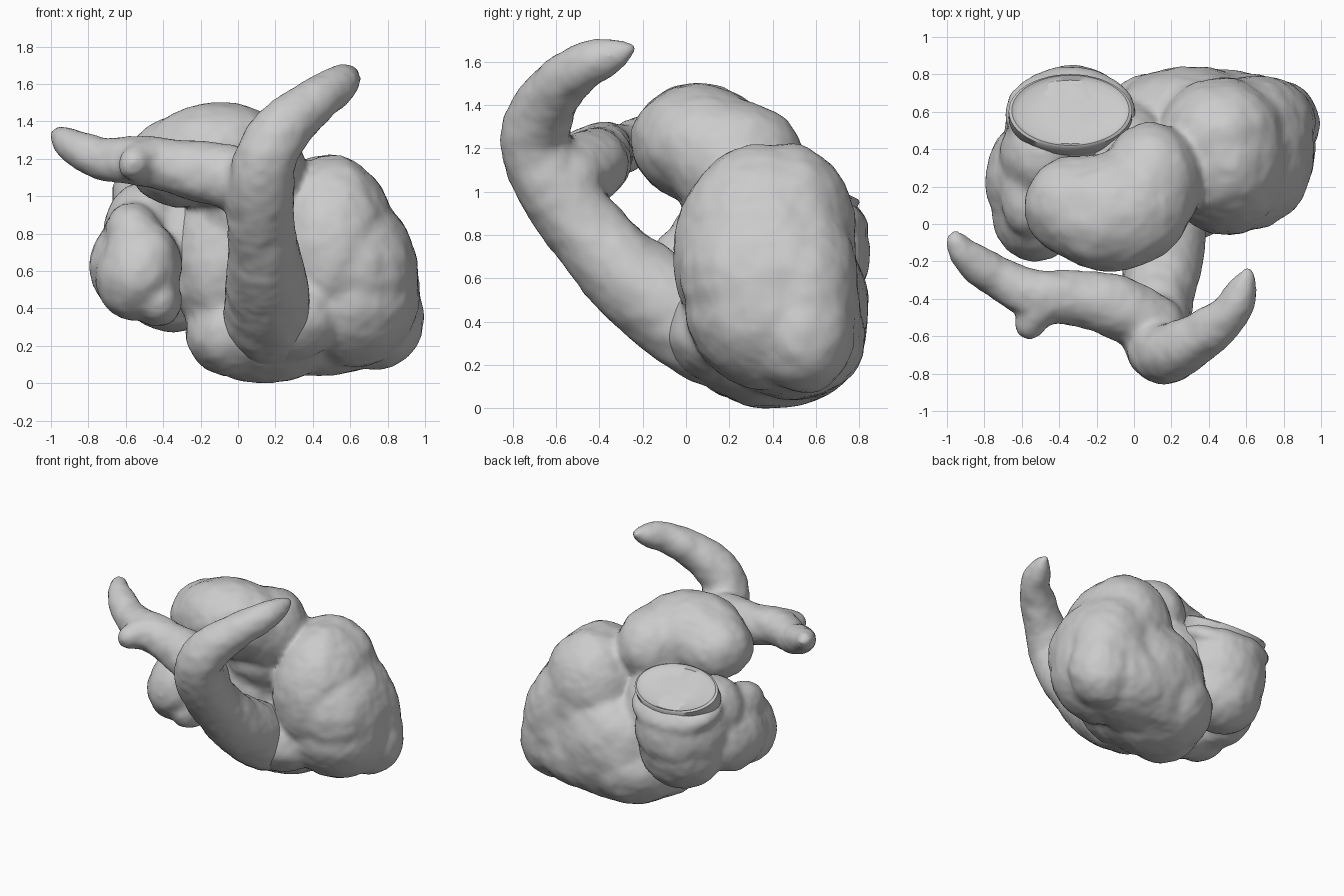
import bpy, bmesh, math
from mathutils import Vector, Matrix

clouds = bpy.data.textures.new("soft_bumps", 'CLOUDS')
clouds.noise_scale = 0.16


def ball(bm, c, r, tilt=(0, 0, 0)):
    """Ellipsoid with centre c, radii r and tilt in degrees."""
    m = Matrix.Translation(c)
    for a, ax in zip(tilt, 'XYZ'):
        m = m @ Matrix.Rotation(math.radians(a), 4, ax)
    bmesh.ops.create_icosphere(bm, subdivisions=4, radius=1,
                               matrix=m @ Matrix.Diagonal((*r, 1)))


def tube(bm, pts, steps=7):
    """Sweep of balls along a smooth path of (x, y, z, radius)."""
    p = [Vector(q) for q in pts]
    p = [2 * p[0] - p[1]] + p + [2 * p[-1] - p[-2]]
    for i in range(1, len(p) - 2):
        a, b, c, d = p[i - 1:i + 3]
        for k in range(steps + 1):
            t = k / steps
            q = 0.5 * (2 * b + (c - a) * t + (2 * a - 5 * b + 4 * c - d) * t * t
                       + (3 * b - a - 3 * c + d) * t ** 3)
            bmesh.ops.create_icosphere(bm, subdivisions=3, radius=max(q[3], 0.02),
                                       matrix=Matrix.Translation(q[:3]))


def organic(name, balls=(), tubes=(), smooth=9, bump=0.025):
    """Fuse balls and tubes into one soft skin."""
    bm = bmesh.new()
    for b in balls:
        ball(bm, *b)
    for t in tubes:
        tube(bm, t)
    me = bpy.data.meshes.new(name)
    bm.to_mesh(me)
    bm.free()
    ob = bpy.data.objects.new(name, me)
    bpy.context.collection.objects.link(ob)
    r = ob.modifiers.new("fuse", 'REMESH')
    r.mode, r.voxel_size, r.use_smooth_shade = 'VOXEL', 0.022, True
    s = ob.modifiers.new("soften", 'SMOOTH')
    s.factor, s.iterations = 0.5, smooth
    d = ob.modifiers.new("bumps", 'DISPLACE')
    d.texture, d.strength, d.mid_level = clouds, bump, 0.4
    return ob


# Large lobe on the right, tapering to a blunt lower tip
right_lobe = [
    ((0.50, 0.36, 0.72), (0.35, 0.42, 0.50)),
    ((0.60, 0.40, 0.47), (0.37, 0.40, 0.39)),
    ((0.74, 0.54, 0.36), (0.25, 0.24, 0.29)),
    ((0.62, 0.38, 0.64), (0.33, 0.41, 0.42), (0, -20, 0)),
    ((0.66, 0.55, 0.58), (0.29, 0.24, 0.45), (0, -20, 0)),
    ((0.47, 0.46, 0.83), (0.34, 0.32, 0.39)),
]

# Lower body and the core behind the trunk
lower_body = [
    ((0.15, 0.40, 0.31), (0.41, 0.41, 0.31)),
    ((0.46, 0.50, 0.34), (0.45, 0.33, 0.30)),
    ((0.30, 0.58, 0.45), (0.42, 0.26, 0.40)),
    ((-0.01, 0.30, 0.27), (0.27, 0.29, 0.24)),
    ((0.26, 0.14, 0.36), (0.30, 0.23, 0.24)),
    ((-0.06, 0.34, 0.65), (0.30, 0.33, 0.45)),
]

# Arched lobe on top
top_lobe = [
    ((-0.10, 0.07, 1.22), (0.40, 0.32, 0.28), (-10, 0, 8)),
    ((-0.30, 0.10, 1.18), (0.29, 0.27, 0.24)),
    ((0.09, 0.22, 1.14), (0.27, 0.32, 0.28)),
    ((0.04, 0.24, 0.95), (0.27, 0.26, 0.30)),
]
organic("main_body", right_lobe + lower_body + top_lobe, smooth=12)

# Front trunk that splits into two tapering branches
organic("branching_trunk", tubes=[
    [(0.16, 0.22, 0.33, 0.26), (0.16, 0.06, 0.38, 0.24), (0.15, -0.19, 0.55, 0.215),
     (0.13, -0.41, 0.76, 0.185), (0.12, -0.59, 1.00, 0.18), (0.15, -0.69, 1.21, 0.165),
     (0.24, -0.67, 1.36, 0.15), (0.36, -0.60, 1.47, 0.13), (0.50, -0.49, 1.57, 0.11),
     (0.58, -0.36, 1.62, 0.08), (0.61, -0.27, 1.66, 0.035)],
    [(0.10, -0.55, 1.06, 0.17), (-0.08, -0.45, 1.11, 0.17), (-0.30, -0.40, 1.15, 0.15),
     (-0.52, -0.38, 1.19, 0.135), (-0.72, -0.29, 1.20, 0.115), (-0.88, -0.18, 1.27, 0.09),
     (-0.95, -0.09, 1.32, 0.05)],
    [(-0.50, -0.43, 1.19, 0.12), (-0.56, -0.54, 1.175, 0.08)],
], smooth=7, bump=0.025)

# Ear-shaped lobe on the left, fused with the back left lobe
organic("left_lobe", [
    ((-0.53, 0.06, 0.60), (0.22, 0.26, 0.27), (0, 20, 0)),
    ((-0.43, 0.06, 0.44), (0.13, 0.20, 0.14)),
    ((-0.57, 0.25, 0.62), (0.22, 0.30, 0.26)),
    ((-0.56, 0.18, 0.79), (0.16, 0.25, 0.18)),
    ((-0.50, 0.38, 0.82), (0.21, 0.25, 0.26)),
    ((-0.34, 0.50, 0.72), (0.35, 0.35, 0.34)),
    ((-0.34, 0.54, 0.60), (0.32, 0.27, 0.33)),
    ((-0.34, 0.59, 0.92), (0.35, 0.27, 0.12), (-24, 0, 0)),
], smooth=8)

# Shallow cut opening with a crisp rim, sunk into the back left lobe
bm = bmesh.new()
profile = [(0.92, -0.14), (1.0, -0.05), (1.0, 0.03), (0.95, 0.04), (0.86, 0.02), (0.4, 0.03)]
rings = [[bm.verts.new((0.33 * r * math.cos(a * math.tau / 48),
                        0.22 * r * math.sin(a * math.tau / 48), z)) for a in range(48)]
         for r, z in profile]
for lo, hi in zip(rings, rings[1:]):
    for i in range(48):
        j = (i + 1) % 48
        bm.faces.new((lo[i], lo[j], hi[j], hi[i]))
bm.faces.new(rings[-1])
bm.faces.new(rings[0][::-1])
bm.transform(Matrix.Translation((-0.34, 0.59, 1.02)) @ Matrix.Rotation(math.radians(-26), 4, 'X'))
me = bpy.data.meshes.new("cut_opening")
bm.to_mesh(me)
bm.free()
rim = bpy.data.objects.new("cut_opening", me)
bpy.context.collection.objects.link(rim)
bpy.context.view_layer.objects.active = rim
rim.select_set(True)
bpy.ops.object.shade_smooth_by_angle(angle=math.radians(50))
